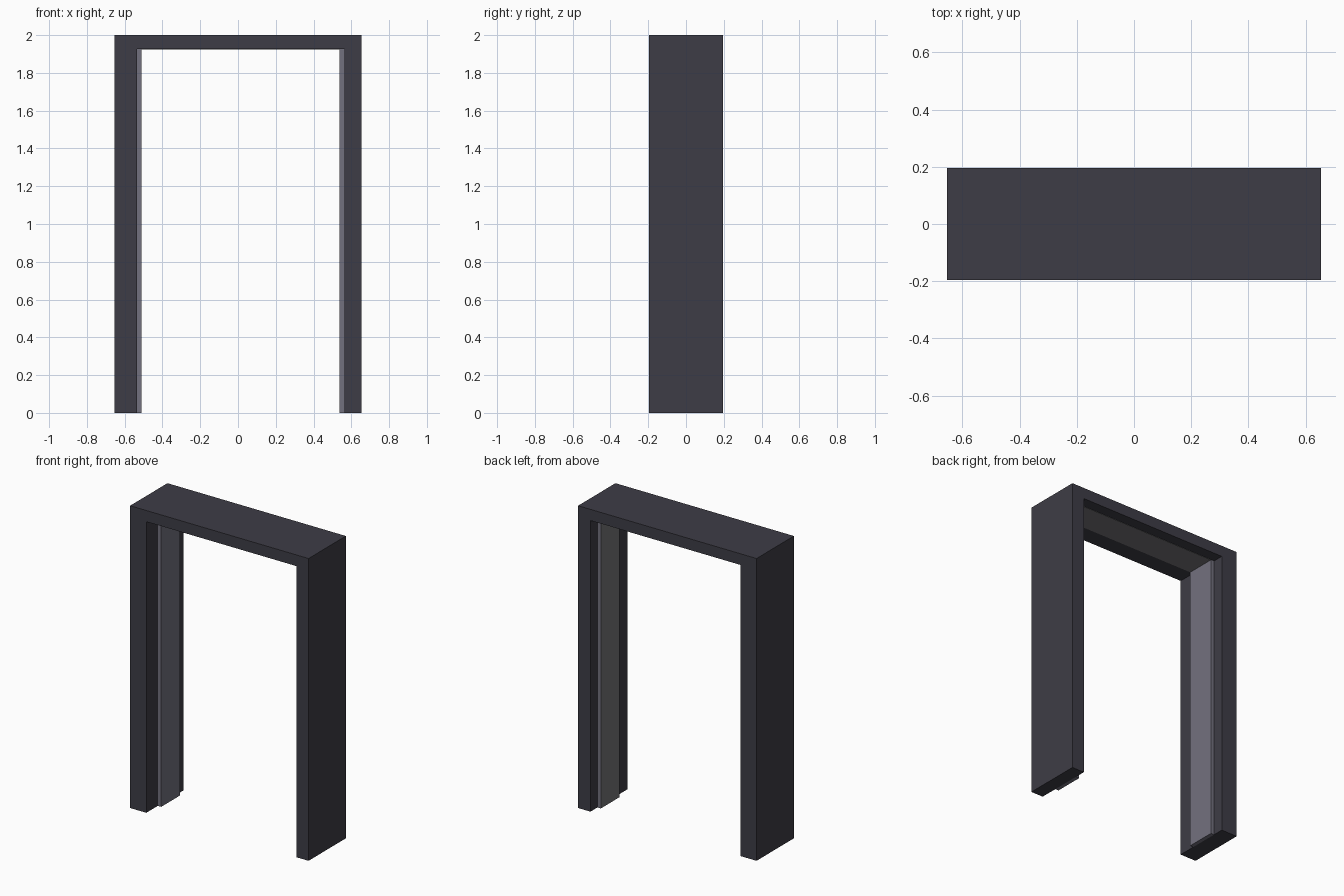
import bpy, bmesh

if "Cube" in bpy.data.objects:
    bpy.data.objects.remove(bpy.data.objects["Cube"])

W, D, H = 0.653, 0.195, 2.0          # half width, half depth, height
IL, IR, IT = -0.535, 0.563, 1.926    # opening: left, right, top
PY0, PY1 = -0.075, 0.122             # inner panels, front to back
T = 0.025                            # panel thickness


def material(name, rgb):
    m = bpy.data.materials.new(name)
    m.diffuse_color = (*rgb, 1)
    m.use_nodes = True
    m.node_tree.nodes["Principled BSDF"].inputs["Base Color"].default_value = m.diffuse_color
    return m


dark = material("dark slate", (0.048, 0.046, 0.061))
light = material("light slate", (0.171, 0.165, 0.209))
grey = material("neutral grey", (0.178, 0.175, 0.185))


def extrude_profile(name, pts, y0, y1, mats):
    """Extrude an x-z outline from y0 to y1."""
    bm = bmesh.new()
    face = bm.faces.new([bm.verts.new((x, y0, z)) for x, z in pts])
    ext = bmesh.ops.extrude_face_region(bm, geom=[face])
    bmesh.ops.translate(bm, vec=(0, y1 - y0, 0),
                        verts=[v for v in ext["geom"] if isinstance(v, bmesh.types.BMVert)])
    bmesh.ops.recalc_face_normals(bm, faces=bm.faces)
    me = bpy.data.meshes.new(name)
    bm.to_mesh(me)
    bm.free()
    for m in mats:
        me.materials.append(m)
    ob = bpy.data.objects.new(name, me)
    bpy.context.collection.objects.link(ob)
    return ob


def rect(x0, x1, z0, z1):
    return [(x0, z0), (x1, z0), (x1, z1), (x0, z1)]


# door frame: two posts and lintel in one outline
extrude_profile("door_frame",
                [(-W, 0), (-W, H), (W, H), (W, 0), (IR, 0), (IR, IT), (IL, IT), (IL, 0)],
                -D, D, [dark])

# raised panels on the inner sides of the posts
extrude_profile("left_inner_panel", rect(IL, IL + T, 0, IT), PY0, PY1, [light])
right = extrude_profile("right_inner_panel", rect(IR - T, IR, 0, IT), PY0, PY1, [light, grey])
for p in right.data.polygons:        # broad inner face is neutral grey
    p.material_index = 1 if p.normal.x < -0.5 else 0

# flat strip under the lintel
extrude_profile("lintel_strip", rect(IL + T, IR - T, IT - 0.002, IT), PY0, PY1, [grey])
